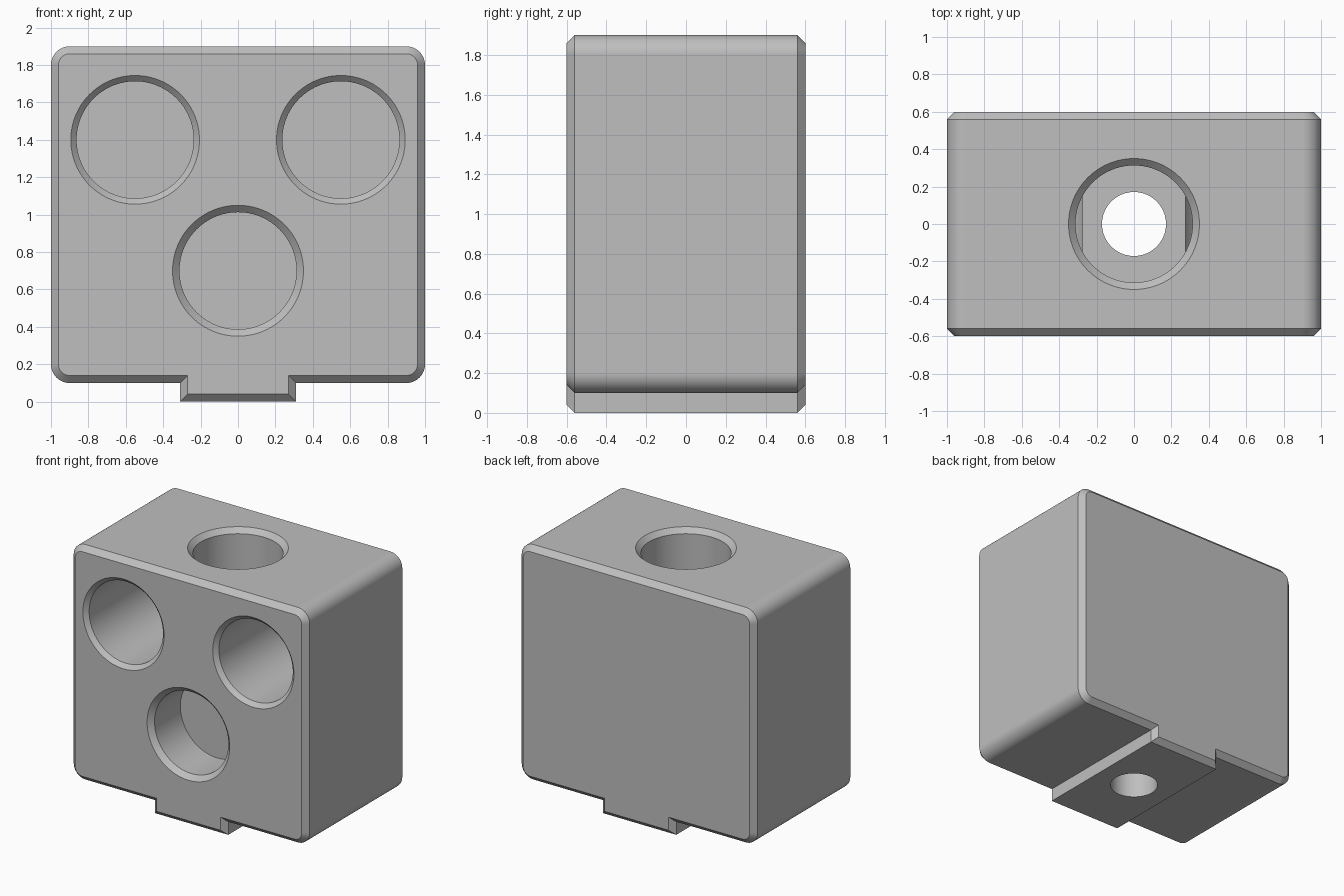
import bpy, bmesh
from math import sin, cos, pi, radians
from mathutils import Matrix, Vector

if "Cube" in bpy.data.objects:
    bpy.data.objects.remove(bpy.data.objects["Cube"])

HALF_DEPTH, CHAMFER, CORNER = 0.6, 0.04, 0.1
BOTTOM, TOP, TONGUE = 0.1, 1.9, 0.31

grey = bpy.data.materials.new("plain grey")
grey.use_nodes = True
color = (0.52, 0.52, 0.52, 1)
grey.diffuse_color = color
grey.node_tree.nodes["Principled BSDF"].inputs["Base Color"].default_value = color


def make_object(name, bm):
    bmesh.ops.recalc_face_normals(bm, faces=bm.faces)
    mesh = bpy.data.meshes.new(name)
    bm.to_mesh(mesh)
    bm.free()
    mesh.materials.append(grey)
    obj = bpy.data.objects.new(name, mesh)
    bpy.context.collection.objects.link(obj)
    return obj


def outline(inset, steps=10):
    """Right half of the block outline with its tongue, mirrored to the left."""
    r = CORNER - inset
    half = [(TONGUE - inset, inset), (TONGUE - inset, BOTTOM + inset)]
    for z, start in ((BOTTOM + CORNER, -pi / 2), (TOP - CORNER, 0)):
        for i in range(steps + 1):
            a = start + i / steps * pi / 2
            half.append((1 - CORNER + r * cos(a), z + r * sin(a)))
    return half + [(-x, z) for x, z in reversed(half)]


def bridge(bm, a, b):
    for i in range(len(a)):
        j = (i + 1) % len(a)
        bm.faces.new((a[i], a[j], b[j], b[i]))


def loft(loops):
    """Skin a row of matching closed loops and cap both ends."""
    bm = bmesh.new()
    rings = [[bm.verts.new(p) for p in loop] for loop in loops]
    for a, b in zip(rings, rings[1:]):
        bridge(bm, a, b)
    bm.faces.new(rings[0])
    bm.faces.new(rings[-1])
    return bm


def hole_cutter(name, mouth, axis, radius, depth, bevel=0, sides=96):
    """Round cutter that starts at the mouth and runs along the axis."""
    over = 0.02
    profile = [(radius + bevel + (over if bevel else 0), -over)]
    if bevel:
        profile.append((radius, bevel))
    profile.append((radius, depth))
    loops = [[(r * cos(2 * pi * i / sides), r * sin(2 * pi * i / sides), h)
              for i in range(sides)] for r, h in profile]
    bm = loft(loops)
    turn = Vector((0, 0, 1)).rotation_difference(Vector(axis)).to_matrix().to_4x4()
    bm.transform(Matrix.Translation(mouth) @ turn)
    cutter = make_object(name, bm)
    cutter.hide_render = True
    return cutter


# Block with tongue, chamfered along the front and back rims
sections = ((-HALF_DEPTH, CHAMFER), (CHAMFER - HALF_DEPTH, 0),
            (HALF_DEPTH - CHAMFER, 0), (HALF_DEPTH, CHAMFER))
block = make_object("block", loft([[(x, y, z) for x, z in outline(d)]
                                   for y, d in sections]))

# Deep upper sockets, shallow lower and top sockets, and the bolt hole
back, down = (0, 1, 0), (0, 0, -1)
cutters = [hole_cutter(side + "_socket_cutter", (x, -HALF_DEPTH, 1.4), back, 0.313, 1.0, 0.031)
           for side, x in (("right", -0.55), ("left", 0.55))]
cutters += [
    hole_cutter("lower_socket_cutter", (0, -HALF_DEPTH, 0.7), back, 0.313, 0.35, 0.037),
    hole_cutter("top_socket_cutter", (0, 0, TOP), down, 0.313, 0.35, 0.037),
    hole_cutter("bolt_hole_cutter", (0, 0, 1.7), down, 0.171, 1.8),
]
bpy.context.view_layer.objects.active = block
for cutter in cutters:
    cut = block.modifiers.new(cutter.name, "BOOLEAN")
    cut.operation, cut.solver, cut.object = "DIFFERENCE", "EXACT", cutter
    bpy.ops.object.modifier_apply(modifier=cut.name)
    bpy.data.objects.remove(cutter)

# Smooth the round walls and keep the flat faces flat
bpy.ops.object.select_all(action="DESELECT")
block.select_set(True)
bpy.ops.object.shade_smooth_by_angle(angle=radians(30))
weighted = block.modifiers.new("flat_faces", "WEIGHTED_NORMAL")
weighted.keep_sharp = True
